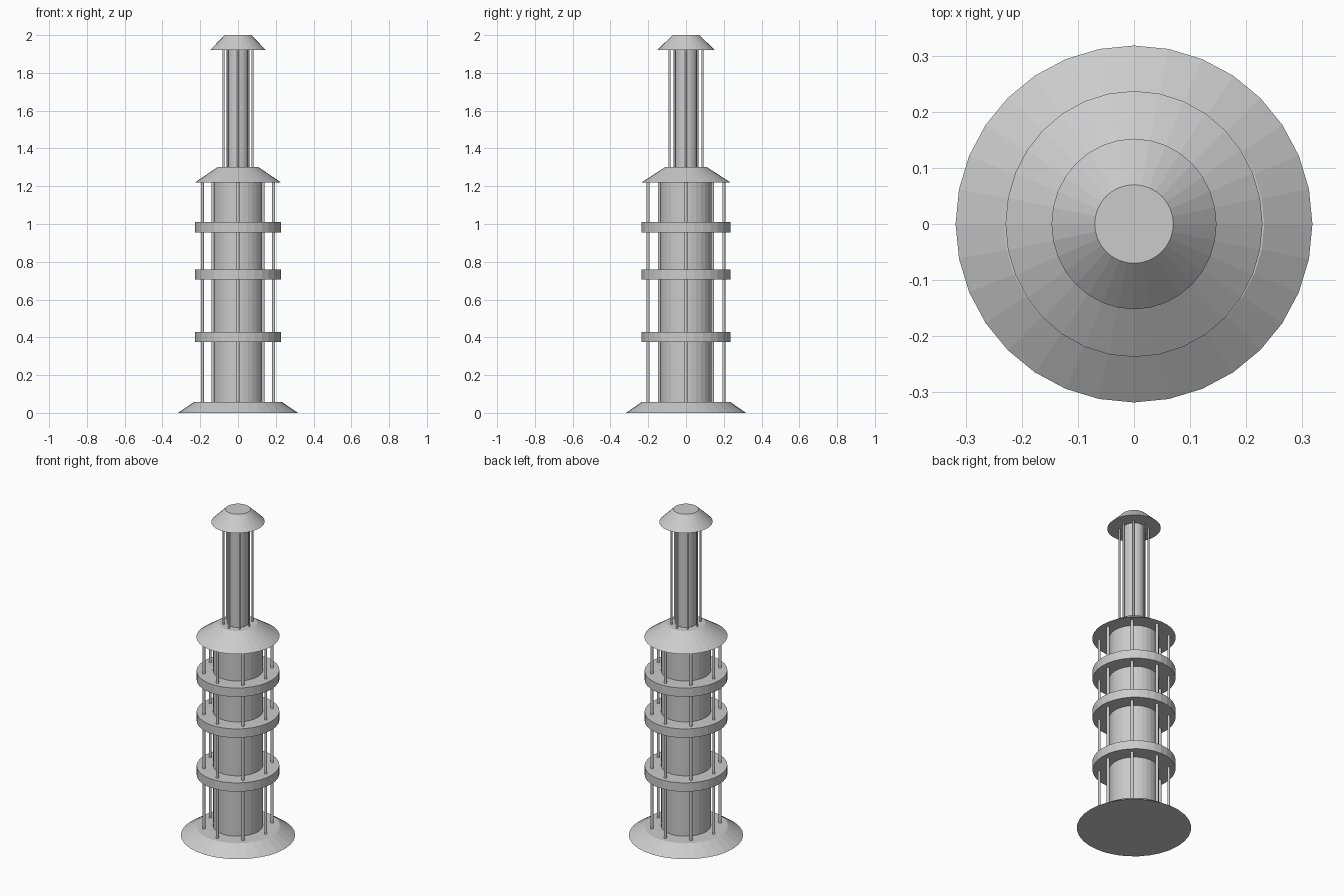
import bpy, bmesh, math

cube = bpy.data.objects.get("Cube")
if cube:
    bpy.data.objects.remove(cube, do_unlink=True)

grey = bpy.data.materials.new("plain grey")
grey.use_nodes = True
colour = (0.6, 0.6, 0.6, 1)
grey.diffuse_color = colour
grey.node_tree.nodes["Principled BSDF"].inputs["Base Color"].default_value = colour


def frustum(name, z0, z1, bottom, top=None, centre=(0, 0), sides=32):
    """Flat-shaded closed tube section; bottom and top are (x radius, y radius)."""
    top = top or bottom
    bm = bmesh.new()
    rings = []
    for z, (rx, ry) in ((z0, bottom), (z1, top)):
        angles = [2 * math.pi * i / sides for i in range(sides)]
        rings.append([bm.verts.new((centre[0] + rx * math.cos(a),
                                    centre[1] + ry * math.sin(a), z)) for a in angles])
    low, high = rings
    bm.faces.new(low[::-1])
    bm.faces.new(high)
    for i in range(sides):
        j = (i + 1) % sides
        bm.faces.new((low[i], low[j], high[j], high[i]))
    mesh = bpy.data.meshes.new(name)
    bm.to_mesh(mesh)
    bm.free()
    mesh.materials.append(grey)
    obj = bpy.data.objects.new(name, mesh)
    bpy.context.collection.objects.link(obj)
    return obj


def rods(name, z0, z1, spread, radius, count=8):
    """Thin rods evenly spaced around the axis."""
    for i in range(count):
        a = 2 * math.pi * i / count
        spot = (spread[0] * math.cos(a), spread[1] * math.sin(a))
        frustum(f"{name}_{i + 1}", z0, z1, (radius, radius), centre=spot, sides=12)


# Foot and main shaft
frustum("base", 0, 0.058, (0.318, 0.318), (0.232, 0.234))
frustum("lower_shaft", 0.05, 1.23, (0.137, 0.141))
rods("lower_rod", 0.05, 1.23, (0.188, 0.2), 0.008)

# Balcony rings
for i, z in enumerate((0.374, 0.705, 0.956)):
    frustum(f"ring_{i + 1}", z, z + 0.054, (0.228, 0.235))

# Lower roof, upper shaft and cap
frustum("lower_roof", 1.219, 1.302, (0.229, 0.237), (0.107, 0.109))
frustum("upper_shaft", 1.29, 1.93, (0.06, 0.062))
rods("upper_rod", 1.29, 1.93, (0.077, 0.087), 0.005)
frustum("cap", 1.922, 2.0, (0.147, 0.152), (0.07, 0.07))
